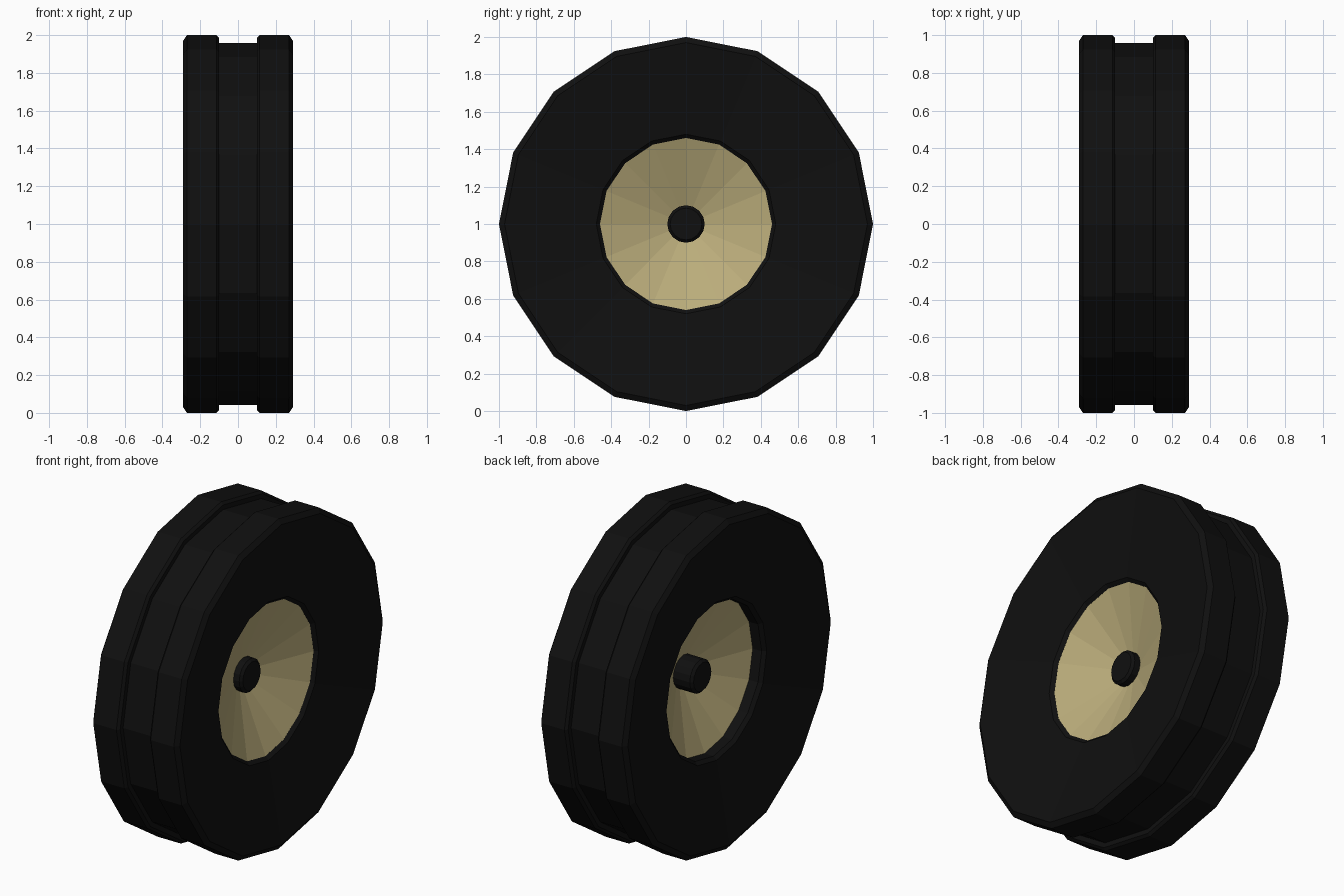
import bpy, bmesh
from math import sin, cos, pi

if "Cube" in bpy.data.objects:
    bpy.data.objects.remove(bpy.data.objects["Cube"])


def material(name, rgb):
    m = bpy.data.materials.new(name)
    m.diffuse_color = (*rgb, 1)
    m.use_nodes = True
    m.node_tree.nodes["Principled BSDF"].inputs["Base Color"].default_value = m.diffuse_color
    return m


def lathe(name, profile, sides, mat, closed=False):
    """Spin (x, radius) points around the wheel's x axis at z = 1."""
    bm = bmesh.new()
    rings = []
    for x, r in profile:
        rings.append([bm.verts.new((x, r * sin(2 * pi * i / sides),
                                    1 + r * cos(2 * pi * i / sides)))
                      for i in range(sides)])
    pairs = list(zip(rings, rings[1:]))
    if closed:
        pairs.append((rings[-1], rings[0]))
    else:
        bm.faces.new(rings[0])
        bm.faces.new(rings[-1])
    for a, b in pairs:
        for i in range(sides):
            j = (i + 1) % sides
            bm.faces.new((a[i], a[j], b[j], b[i]))
    bmesh.ops.recalc_face_normals(bm, faces=bm.faces)
    mesh = bpy.data.meshes.new(name)
    bm.to_mesh(mesh)
    bm.free()
    ob = bpy.data.objects.new(name, mesh)
    mesh.materials.append(mat)
    bpy.context.collection.objects.link(ob)
    return ob


rubber = material("rubber", (0.005, 0.005, 0.005))
tan = material("tan", (0.50, 0.42, 0.20))

# tire: dished side wall, chamfered shoulder and central tread groove, mirrored
half = [(0.185, 0.46), (0.205, 0.48), (0.29, 0.97), (0.27, 1.0),
        (0.115, 1.0), (0.10, 0.985), (0.10, 0.957)]
lathe("tire", half + [(-x, r) for x, r in reversed(half)], 16, rubber, closed=True)

# rim: shallow dish on both sides
lathe("rim", [(0.035, 0.09), (0.185, 0.461), (-0.125, 0.461), (0.02, 0.09)], 16, tan)

# axle: chamfered stub, longer on the inner side
lathe("axle", [(0.092, 0.085), (0.078, 0.10), (-0.095, 0.10), (-0.11, 0.085)], 16, rubber)
